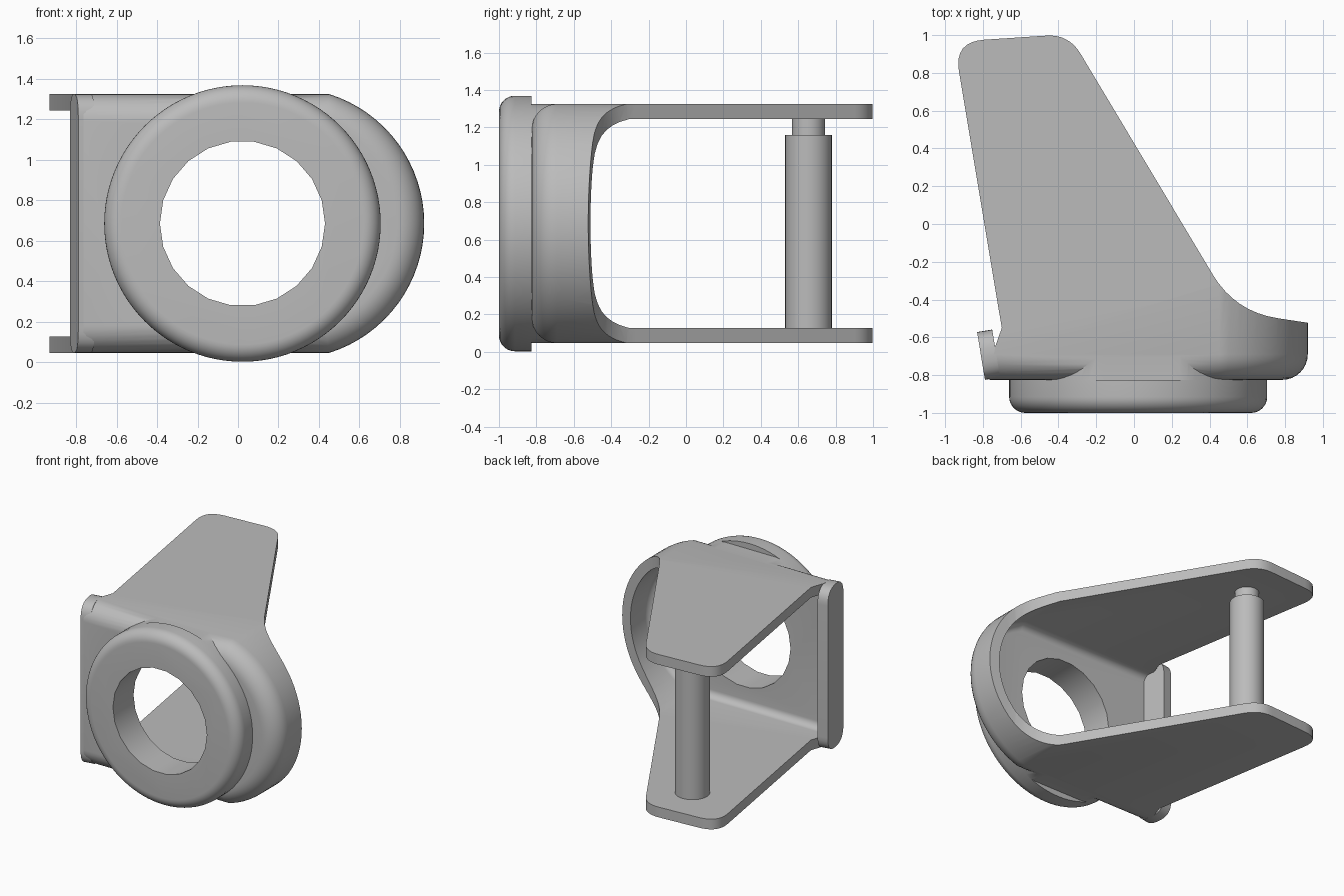
import bpy, bmesh, math
from mathutils import Vector

if "Cube" in bpy.data.objects:
    bpy.data.objects.remove(bpy.data.objects["Cube"])

ZC = 0.686          # height of the bore axis
RX = 0.022          # sideways position of the bore axis

metal = bpy.data.materials.new("plain grey metal")
metal.use_nodes = True
GREY = (0.5, 0.5, 0.5, 1)
metal.diffuse_color = GREY
metal.node_tree.nodes["Principled BSDF"].inputs["Base Color"].default_value = GREY


def loft(name, rings):
    """Closed solid skinned through rings of equal point count."""
    bm = bmesh.new()
    loops = [[bm.verts.new(p) for p in ring] for ring in rings]
    n = len(loops[0])
    for a, b in zip(loops, loops[1:]):
        for i in range(n):
            j = (i + 1) % n
            bm.faces.new((a[i], a[j], b[j], b[i]))
    bm.faces.new(loops[0][::-1])
    bm.faces.new(loops[-1])
    bmesh.ops.recalc_face_normals(bm, faces=bm.faces)
    mesh = bpy.data.meshes.new(name)
    bm.to_mesh(mesh)
    bm.free()
    mesh.materials.append(metal)
    obj = bpy.data.objects.new(name, mesh)
    bpy.context.collection.objects.link(obj)
    return obj


def boolean(obj, cutter, operation, keep=False):
    """Apply a boolean and discard the helper."""
    mod = obj.modifiers.new("cut", "BOOLEAN")
    mod.operation, mod.object, mod.solver = operation, cutter, "EXACT"
    deps = bpy.context.evaluated_depsgraph_get()
    mesh = bpy.data.meshes.new_from_object(obj.evaluated_get(deps))
    obj.modifiers.clear()
    obj.data = mesh
    if not keep:
        bpy.data.objects.remove(cutter)


def circle(r, n):
    return [(r * math.cos(math.tau * i / n), r * math.sin(math.tau * i / n)) for i in range(n)]


def rounded(corners, steps=8):
    """Polygon with each corner (x, y, tangent length) rounded."""
    pts = []
    for i, (x, y, t) in enumerate(corners):
        p = Vector((x, y))
        if not t:
            pts.append(p)
            continue
        a = p + (Vector(corners[i - 1][:2]) - p).normalized() * t
        b = p + (Vector(corners[(i + 1) % len(corners)][:2]) - p).normalized() * t
        for k in range(steps + 1):
            s = k / steps
            pts.append(a * (1 - s) ** 2 + p * 2 * s * (1 - s) + b * s * s)
    return pts


def dome_outline(inset, y):
    """Front outline: straight on one side, a big arc on the other."""
    r, half = 0.67 - inset, 0.639 - inset
    limit = math.asin(half / r)
    pts = [(-1.2, y, ZC + half), (-1.2, y, ZC - half)]
    for k in range(33):
        a = limit * (k / 16 - 1)
        pts.append((0.25 + r * math.cos(a), y, ZC + r * math.sin(a)))
    return pts


def dome_solid(name, inset, front, fillet, back):
    rings = []
    for k in range(9):
        a = math.pi / 2 * k / 8
        rings.append(dome_outline(inset + fillet * (1 - math.sin(a)),
                                  front + fillet * (1 - math.cos(a))))
    return loft(name, rings + [dome_outline(inset, back)])


def disc(name, r, n, y_values, radii=None, clamp=9):
    """Round solid along y, optionally flattened above and below."""
    radii = radii or [r] * len(y_values)
    return loft(name, [[(RX + x, y, ZC + max(-clamp, min(clamp, z)))
                        for x, z in circle(q, n)] for y, q in zip(y_values, radii)])


# Fork body: domed shell, flattened boss, then trimmed to the plan shape
body = dome_solid("fork_body", 0, -0.825, 0.135, 1.2)
boolean(body, disc("boss", 0.683, 96, [-0.825, -0.6], clamp=0.638), "UNION")
boolean(body, dome_solid("cavity", 0.08, -0.745, 0.055, 1.4), "DIFFERENCE")
plan = rounded([(-0.777, -0.9, 0), (-0.735, -0.65, 0), (-0.70, -0.55, 0),
                (-0.953, 0.965, 0.16), (-0.345, 1.005, 0.12),
                (0.535, -0.465, 0.23), (1.1, -0.55, 0), (1.1, -0.9, 0)])
boolean(body, loft("plan_trim", [[(p.x, p.y, z) for p in plan] for z in (-0.5, 2)]), "INTERSECT")

# Front collar with a softened rim
arc = [math.pi / 2 * k / 8 for k in range(9)]
collar = disc("front_collar", 0, 96,
              [-1 + 0.085 * (1 - math.cos(a)) for a in arc] + [-0.825],
              [0.683 - 0.085 * (1 - math.sin(a)) for a in arc] + [0.683])

# Bore through collar and body
bore = disc("bore", 0.408, 22, [-1.2, -0.5])
boolean(collar, bore, "DIFFERENCE", keep=True)
boolean(body, bore, "DIFFERENCE")

# Slanted side lip with rounded ends
lo, hi = ZC - 0.639, ZC + 0.639
side = rounded([(-0.825, lo, 0.12), (-0.572, lo, 0.12), (-0.572, hi, 0.12), (-0.825, hi, 0.12)])
lip = loft("side_lip", [[(x - 0.165 * (p.x + 0.825), p.x + dy, p.y) for p in side]
                        for x, dy in ((-0.789, 0), (-0.709, 0.013))])

# Stepped pin between the two arms
pin = loft("cross_pin", [[(-0.515 + x, 0.655 + y, z) for x, y in circle(r, 32)]
                         for r, z in ((0.125, 0.1), (0.125, 1.16), (0.088, 1.16), (0.088, 1.28))])

# Smooth shading with crisp edges
for obj in (body, collar, lip, pin):
    bpy.ops.object.select_all(action="DESELECT")
    obj.select_set(True)
    bpy.context.view_layer.objects.active = obj
    bpy.ops.object.shade_smooth_by_angle(angle=math.radians(30))
